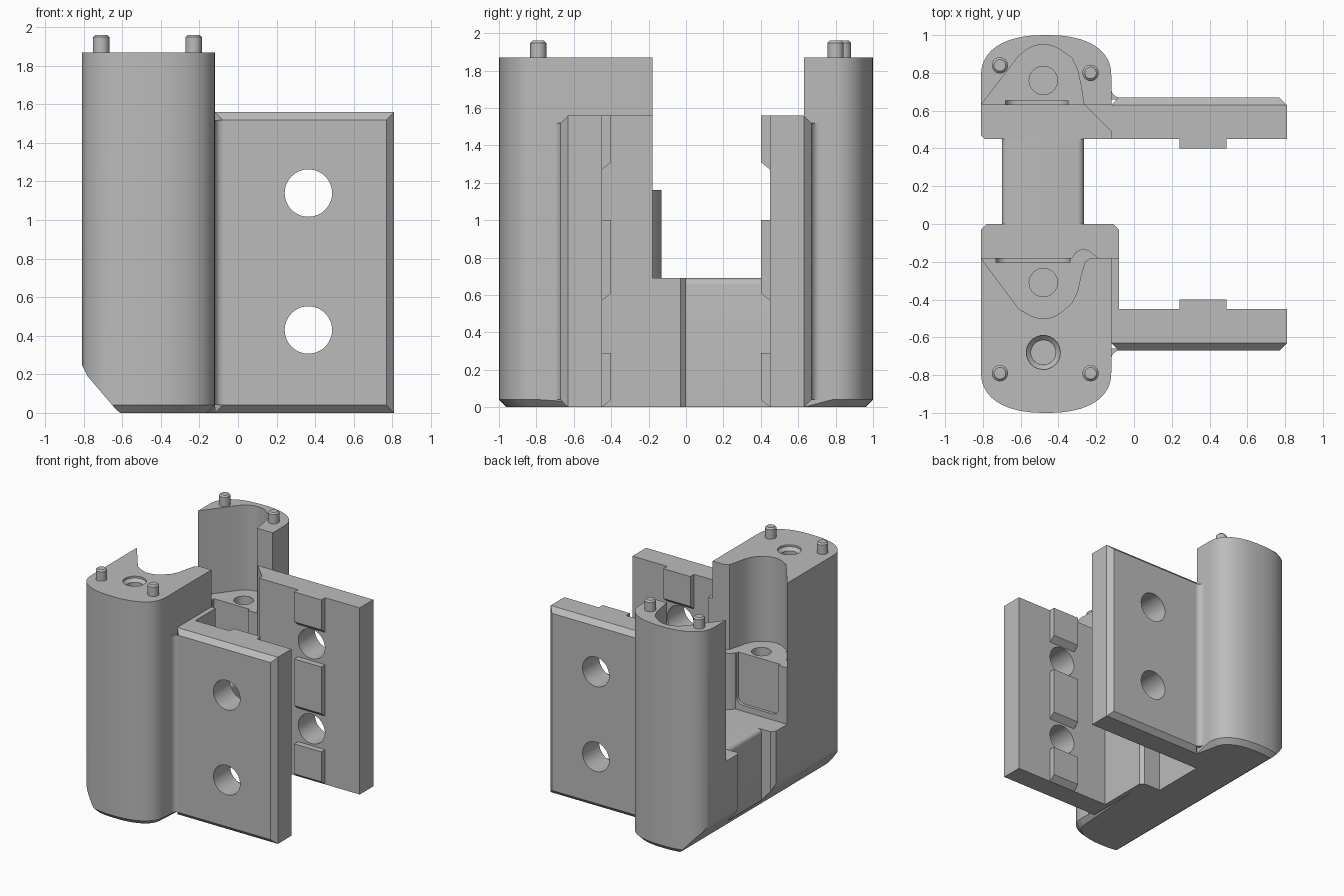
import bpy, bmesh, math
from mathutils import Vector

old = bpy.data.objects.get("Cube")
if old:
    bpy.data.objects.remove(old)

grey = bpy.data.materials.new("plain grey")
grey.use_nodes = True
COLOUR = (0.5, 0.5, 0.5, 1)
grey.diffuse_color = COLOUR
grey.node_tree.nodes["Principled BSDF"].inputs["Base Color"].default_value = COLOUR


def prism(name, outline, low, high, axis="z", rule=None, size=0.04, steps=1):
    """Extrude an outline along an axis; bevel the edges whose two ends obey the rule."""
    place = {"z": lambda a, b, c: (a, b, c),
             "y": lambda a, b, c: (a, c, b),
             "x": lambda a, b, c: (c, a, b)}[axis]
    bm = bmesh.new()
    face = bm.faces.new([bm.verts.new(place(a, b, low)) for a, b in outline])
    grown = bmesh.ops.extrude_face_region(bm, geom=[face])["geom"]
    moved = [g for g in grown if isinstance(g, bmesh.types.BMVert)]
    bmesh.ops.translate(bm, verts=moved, vec=Vector(place(0, 0, high - low)))
    bmesh.ops.recalc_face_normals(bm, faces=bm.faces)
    if rule:
        edges = [e for e in bm.edges if all(rule(v.co) for v in e.verts)]
        bmesh.ops.bevel(bm, geom=edges, offset=size, segments=steps,
                        profile=0.5, affect="EDGES")
    mesh = bpy.data.meshes.new(name)
    bm.to_mesh(mesh)
    bm.free()
    mesh.materials.append(grey)
    obj = bpy.data.objects.new(name, mesh)
    bpy.context.collection.objects.link(obj)
    return obj


def rect(a, b, c, d):
    return [(a, c), (b, c), (b, d), (a, d)]


def arc(cx, cy, r, start=0, end=360, count=32):
    full = end - start == 360
    n = count if full else count - 1
    return [(cx + r * math.cos(math.radians(start + (end - start) * i / n)),
             cy + r * math.sin(math.radians(start + (end - start) * i / n)))
            for i in range(count)]


def activate(obj):
    bpy.ops.object.select_all(action="DESELECT")
    obj.select_set(True)
    bpy.context.view_layer.objects.active = obj


def cut(obj, cutter):
    activate(obj)
    mod = obj.modifiers.new("cut", "BOOLEAN")
    mod.operation, mod.solver, mod.object = "DIFFERENCE", "EXACT", cutter
    bpy.ops.object.modifier_apply(modifier=mod.name)
    bpy.data.objects.remove(cutter)


def flip(points, s):
    return [(x, s * y) for x, y in points]


def cut_corner(obj):
    # Sloped relief along the lower right edge of the body
    cut(obj, prism("corner_cutter", [(-0.81, 0.25), (-0.78, 0.19), (-0.63, 0.015),
        (-0.61, 0), (-0.61, -0.1), (-0.95, -0.1), (-0.95, 0.25)], -1.2, 1.2, "y"))


parts = []
TOP, FLOOR, LEDGE, PLATE = 1.87, 1.16, 0.69, 1.56

for side, s, inner in (("front", -1, 0.18), ("back", 1, 0.63)):
    # Column with rounded outer end and chamfered foot
    outline = [(-0.12, inner)]
    for i in range(33):
        t = math.pi * i / 32
        c = math.cos(t)
        outline.append((-0.465 + 0.345 * math.copysign(abs(c) ** 0.85, c),
                        0.78 + 0.22 * max(math.sin(t), 0) ** 0.85))
    outline.append((-0.81, inner))
    column = prism(side + "_column", flip(outline, s), 0, TOP,
                   rule=lambda v: v.z < 0.01 and abs(v.y) > 0.77)
    # Teardrop pocket open to the inside
    if s < 0:
        pocket = [(-0.81, 0.18), (-0.61, 0.45)] + arc(-0.48, 0.34, 0.16, 125, 60, 10)
        pocket += [(-0.33, 0.42), (-0.30, 0.36), (-0.28, 0.27), (-0.26, 0.2),
                   (-0.23, 0.18), (-0.23, 0.1), (-0.9, 0.1), (-0.87, 0.1)]
        recess = (-0.73, -0.34)
        screw_y = 0.31
    else:
        pocket = [(-0.81, 0.63), (-0.61, 0.89)] + arc(-0.48, 0.79, 0.16, 125, 60, 10)
        pocket += [(-0.33, 0.88), (-0.30, 0.82), (-0.28, 0.73), (-0.265, 0.63),
                   (-0.265, 0.55), (-0.87, 0.55)]
        recess = (-0.68, -0.35)
        screw_y = 0.76
    if s < 0:
        pocket.pop(-2)
    cut(column, prism("pocket_cutter", flip(pocket, s), FLOOR, 2.1))
    # Screw hole in the pocket floor
    cut(column, prism("hole_cutter", arc(-0.48, s * screw_y, 0.075), 0.8, 1.3))
    # Shallow round-cornered recess in the inner wall
    a, b = recess
    panel = [(b, 1.3), (a, 1.3)] + arc(a + 0.06, 0.8, 0.06, 180, 270, 7)
    panel += arc(b - 0.06, 0.8, 0.06, 270, 360, 7)
    y0, y1 = sorted((s * (inner - 0.05), s * (inner + 0.025)))
    cut(column, prism("recess_cutter", panel, y0, y1, "y"))
    if s < 0:
        # Countersunk hole in the column top
        cut(column, prism("screw_cutter", arc(-0.48, -0.68, 0.065), 1.45, 2))
        cut(column, prism("sink_cutter", arc(-0.48, -0.68, 0.09), TOP - 0.04, 2,
                          rule=lambda v: v.z < TOP, size=0.024))
    cut_corner(column)
    parts.append(column)

    # Locating pins
    for x, y in ((-0.71, 0.79 if s < 0 else 0.84), (-0.23, 0.79 if s < 0 else 0.8)):
        parts.append(prism(side + "_pin", arc(x, s * y, 0.043, count=24), TOP - 0.02, 1.96,
                           rule=lambda v: v.z > 1.95, size=0.012))

    # Side plate with chamfered outer edges and two round holes
    plate = prism(side + "_plate", flip(rect(-0.12, 0.81, 0.45, 0.67), s), 0, PLATE,
                  rule=lambda v: abs(v.y) > 0.66 and (v.x > 0.8 or v.z < 0.01 or v.z > 1.5))
    for z in (0.43, 1.14):
        cut(plate, prism("plate_hole_cutter", arc(0.365, z, 0.123, count=48), -1, 1, "y"))
    parts.append(plate)
    # Concave fillet joining plate and column
    fillet = [(-0.13, 0.66), (-0.13, 0.715)] + arc(-0.075, 0.715, 0.045, 180, 270, 8)
    fillet.append((-0.075, 0.66))
    parts.append(prism(side + "_fillet", flip(fillet, s), 0.04, PLATE - 0.04))
    # Gripping teeth with sloped undersides
    for low, high in ((0, 0.29), (0.57, 1.0), (1.27, PLATE)):
        tooth = [(0.45, low), (0.40, low + 0.04), (0.40, high), (0.45, high)]
        parts.append(prism(side + "_tooth", flip([(s * y, z) for y, z in tooth], 1),
                           0.24, 0.49, "x"))

# Front base, shoulder and boss
base = prism("front_base", [(-0.81, -0.18), (-0.81, -0.03), (-0.78, 0), (-0.11, 0),
             (-0.08, -0.03), (-0.08, -0.18)], 0, LEDGE)
cut_corner(base)
parts.append(base)
parts.append(prism("front_shoulder", rect(-0.12, -0.08, -0.45, -0.18), 0, PLATE))
parts.append(prism("front_boss", [(-0.33, -0.18), (-0.31, -0.15), (-0.27, -0.13),
             (-0.24, -0.14), (-0.19, -0.18)], LEDGE, FLOOR))

# Back base and diagonal gusset
base = prism("back_base", [(-0.81, 0.63), (-0.81, 0.47), (-0.79, 0.45), (-0.12, 0.45),
             (-0.12, 0.63)], 0, LEDGE)
cut_corner(base)
parts.append(base)
parts.append(prism("back_gusset", [(-0.26, 0.63), (-0.12, 0.63), (-0.12, 0.49)],
                   LEDGE, PLATE))

# Bridge with rounded upper edges
bridge = prism("bridge", rect(-0.70, -0.265, 0, 0.45), 0, LEDGE,
               rule=lambda v: v.z > 0.6, size=0.035, steps=4)
bridge.data.update()
for v in bridge.data.vertices:
    # Keep the ends flush with the bases
    if v.co.y < 0.04:
        v.co.y = 0
    elif v.co.y > 0.41:
        v.co.y = 0.45
cut_corner(bridge)
parts.append(bridge)

for obj in parts:
    activate(obj)
    bpy.ops.object.shade_smooth_by_angle(angle=math.radians(30))
